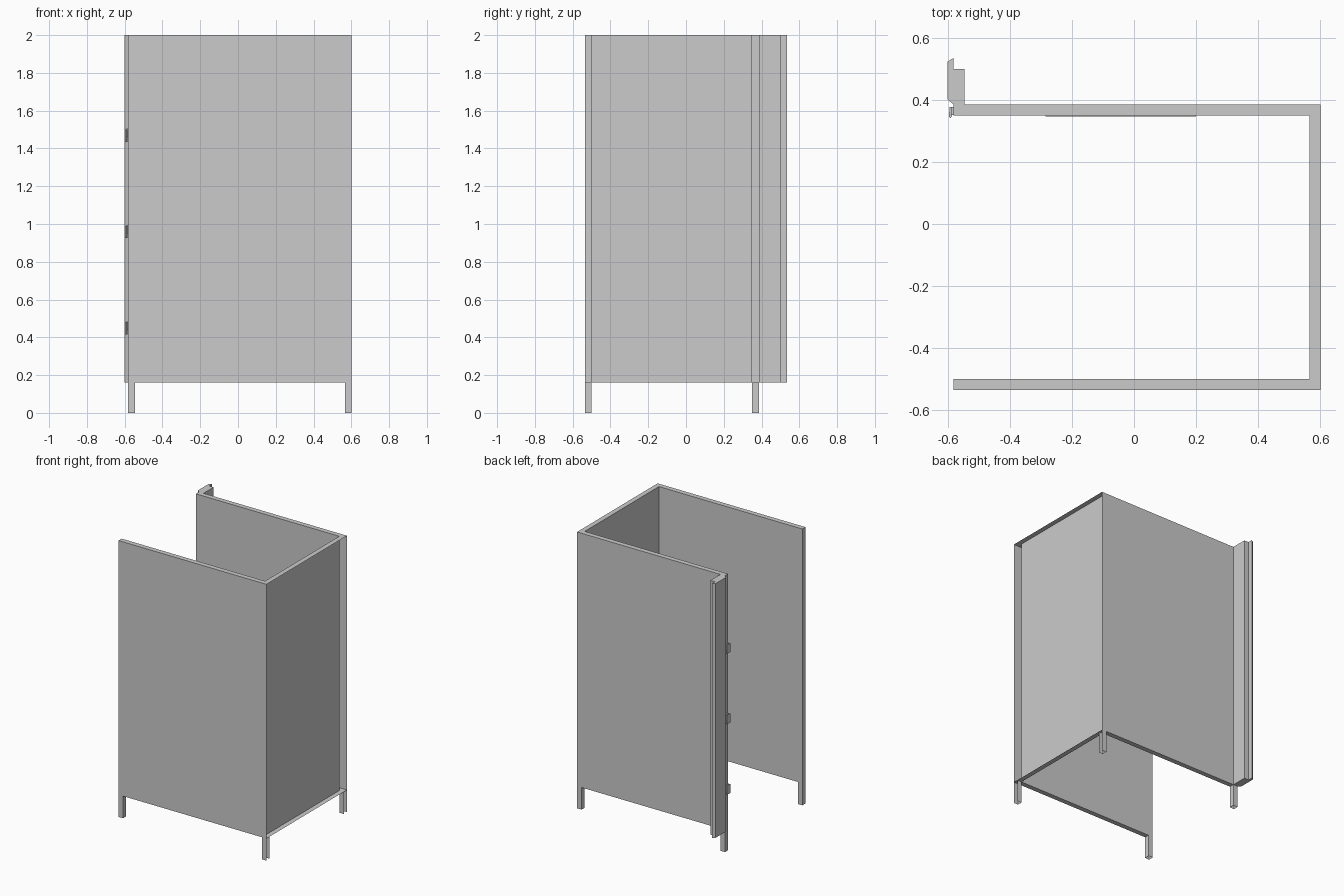
import bpy, bmesh

if "Cube" in bpy.data.objects:
    bpy.data.objects.remove(bpy.data.objects["Cube"])


def prism(name, outline, z0, z1, caps=True, open_x=None):
    """Extrude a plan outline; optionally leave off the caps or the side lying at x = open_x."""
    bm = bmesh.new()
    low = [bm.verts.new((x, y, z0)) for x, y in outline]
    high = [bm.verts.new((x, y, z1)) for x, y in outline]
    n = len(outline)
    for i in range(n):
        j = (i + 1) % n
        if open_x is not None and outline[i][0] == open_x == outline[j][0]:
            continue
        bm.faces.new((low[i], low[j], high[j], high[i]))
    if caps:
        bm.faces.new(high)
        bm.faces.new(low[::-1])
    mesh = bpy.data.meshes.new(name)
    bm.to_mesh(mesh)
    bm.free()
    obj = bpy.data.objects.new(name, mesh)
    bpy.context.collection.objects.link(obj)
    return obj


def rect(x0, x1, y0, y1):
    return [(x0, y0), (x1, y0), (x1, y1), (x0, y1)]


T = 0.036                      # panel thickness
L, R = -0.582, 0.602           # wall ends in x
F, B = -0.535, 0.386           # outer faces in y
BASE, TOP = 0.16, 2.0

# Hollow three-sided wall with a short return, outer right side left open
prism("cubicle_walls", [
    (L, F), (R, F), (R, B), (L + T, B), (L + T, 0.5), (L, 0.5),
    (L, B - T), (R - T, B - T), (R - T, F + T), (L, F + T)],
    BASE, TOP, open_x=R)

# Bevelled cover strip beside the doorway
prism("door_edge_strip", [
    (-0.602, 0.402), (L, B), (L, 0.535), (-0.602, 0.523)][0:4], BASE, TOP)

# Hollow corner legs
for side, x in (("left", L), ("right", R - T)):
    for end, y in (("front", F), ("back", B - T)):
        prism(f"{end}_{side}_leg", rect(x, x + T, y, y + T), 0, BASE,
              caps=False, open_x=R)

# Three hinges: a leaf on the wall end and a short knuckle
for i, z in enumerate((0.46, 0.97, 1.48)):
    prism(f"hinge_leaf_{i + 1}", rect(-0.590, L, 0.352, 0.378), z - 0.02, z + 0.025)
    prism(f"hinge_knuckle_{i + 1}", [
        (-0.597, 0.346), (-0.591, 0.342), (-0.586, 0.348), (-0.588, 0.378),
        (-0.594, 0.378)], z - 0.045, z + 0.02)

# Thin plate on the inside of the back wall
prism("wall_plate", rect(-0.285, 0.2, 0.347, 0.35), 1.01, 1.10)
